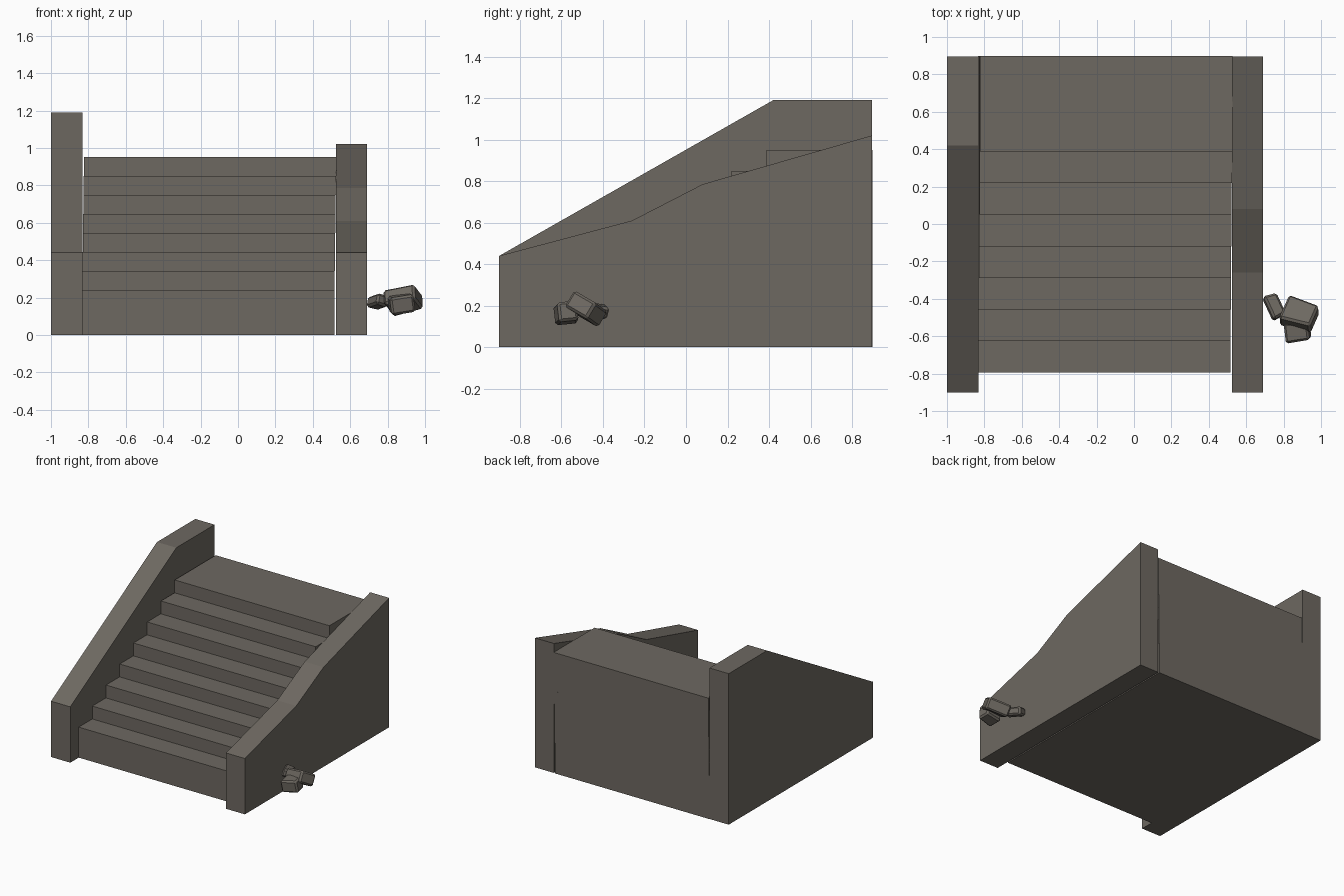
import bpy
import bmesh
from mathutils import Euler, Vector

cube = bpy.data.objects.get("Cube")
if cube:
    bpy.data.objects.remove(cube, do_unlink=True)

stone = bpy.data.materials.new("grey_brown_stone")
stone.use_nodes = True
colour = (0.155, 0.14, 0.12, 1)
stone.diffuse_color = colour
stone.node_tree.nodes["Principled BSDF"].inputs["Base Color"].default_value = colour


def finish(name, bm):
    bmesh.ops.recalc_face_normals(bm, faces=bm.faces)
    mesh = bpy.data.meshes.new(name)
    bm.to_mesh(mesh)
    bm.free()
    mesh.materials.append(stone)
    obj = bpy.data.objects.new(name, mesh)
    bpy.context.collection.objects.link(obj)
    return obj


def extrude_profile(name, profile, x0, x1):
    """Extrude a (y, z) outline along x."""
    bm = bmesh.new()
    face = bm.faces.new([bm.verts.new((x0, y, z)) for y, z in profile])
    new = bmesh.ops.extrude_face_region(bm, geom=[face])["geom"]
    verts = [v for v in new if isinstance(v, bmesh.types.BMVert)]
    bmesh.ops.translate(bm, verts=verts, vec=(x1 - x0, 0, 0))
    return finish(name, bm)


def rock(name, centre, size, angles):
    """Chipped block with bevelled edges."""
    bm = bmesh.new()
    bmesh.ops.create_cube(bm, size=1)
    for v in bm.verts:
        v.co = Vector(a * b for a, b in zip(v.co, size))
        if v.co.x > 0:
            v.co.y *= 0.85
    bmesh.ops.bevel(bm, geom=bm.edges[:], offset=0.012, segments=1,
                    affect='EDGES', profile=0.5)
    obj = finish(name, bm)
    obj.location = centre
    obj.rotation_euler = Euler(angles)


# Side walls
extrude_profile("right_wall", [(-0.9, 0), (-0.9, 0.44), (0.42, 1.19),
                               (0.896, 1.19), (0.896, 0)], -1.0, -0.832)
extrude_profile("left_wall", [(-0.9, 0), (-0.9, 0.44), (-0.26, 0.61),
                              (0.08, 0.785), (0.896, 1.02), (0.896, 0)], 0.525, 0.69)

# Stacked step slabs, each set back from the one below
steps, rise, run = 8, 0.1015, 0.169
for i in range(steps):
    top = 0.24 + i * rise
    bottom = 0 if i == 0 else top - rise
    front = -0.795 + i * run
    shift = 0.0015 * i
    extrude_profile("step_%d" % (i + 1),
                    [(front, bottom), (front, top), (0.898, top), (0.898, bottom)],
                    -0.834 + shift, 0.515 + shift)

# Loose rocks beside the left wall
rock("large_rock", (0.885, -0.485, 0.187), (0.175, 0.155, 0.09), (-0.5, -0.22, -0.3))
rock("front_rock", (0.875, -0.575, 0.165), (0.13, 0.11, 0.095), (0.1, -0.15, 0.1))
rock("small_rock", (0.75, -0.44, 0.178), (0.075, 0.14, 0.06), (-0.15, 0.25, 0.4))
